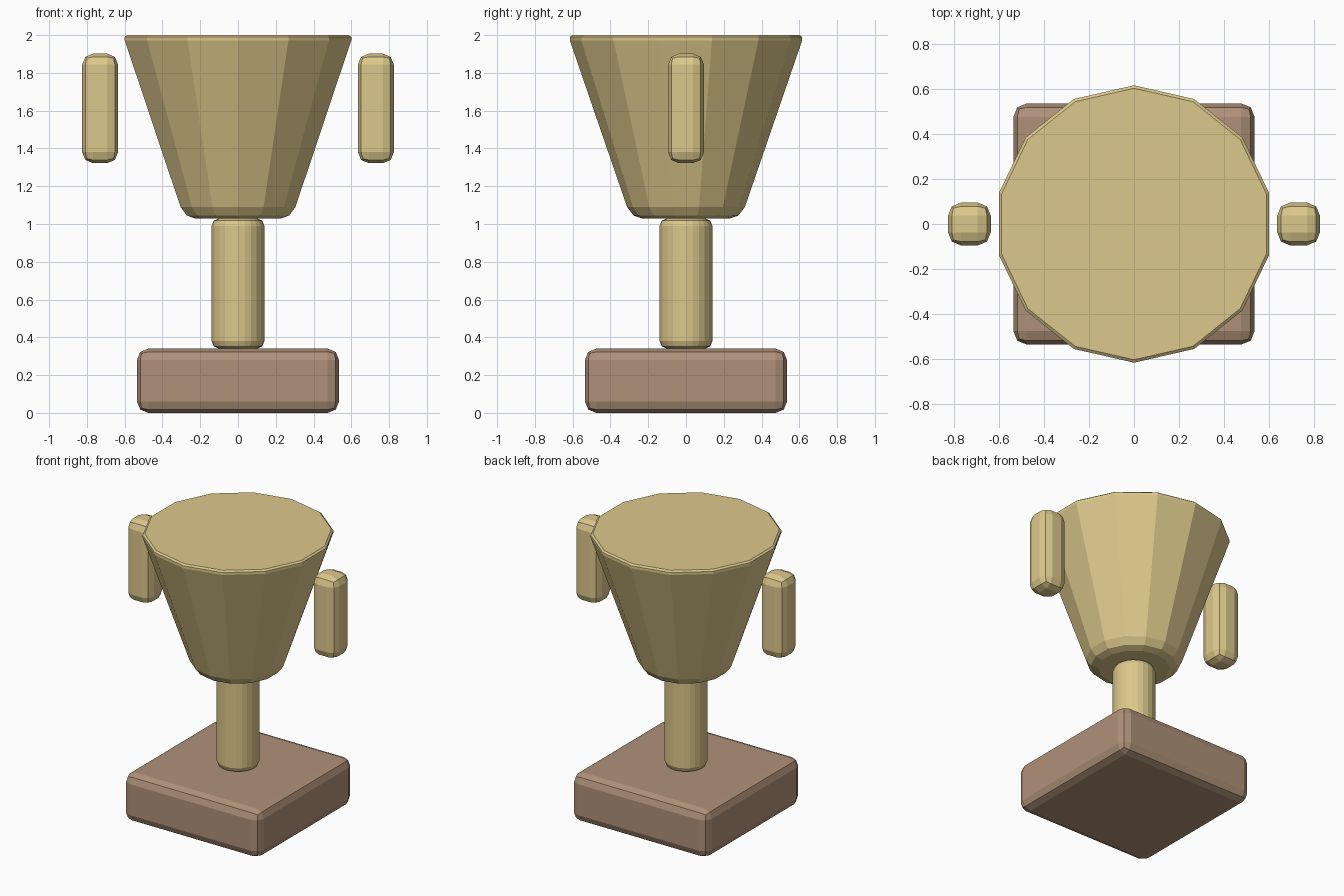
import bpy, bmesh, math

if "Cube" in bpy.data.objects:
    bpy.data.objects.remove(bpy.data.objects["Cube"])


def material(name, rgb):
    m = bpy.data.materials.new(name)
    m.diffuse_color = (*rgb, 1.0)
    m.use_nodes = True
    m.node_tree.nodes["Principled BSDF"].inputs["Base Color"].default_value = m.diffuse_color
    return m


gold = material("pale_gold", (0.72, 0.58, 0.262))
wood = material("brown_base", (0.43, 0.285, 0.19))


def finish(name, bm, mat):
    bmesh.ops.recalc_face_normals(bm, faces=bm.faces)
    me = bpy.data.meshes.new(name)
    bm.to_mesh(me)
    bm.free()
    me.materials.append(mat)
    ob = bpy.data.objects.new(name, me)
    bpy.context.collection.objects.link(ob)
    return ob


def rounded_box(name, size, centre, bevel, mat):
    bm = bmesh.new()
    bmesh.ops.create_cube(bm, size=1.0)
    for v in bm.verts:
        v.co = [v.co[i] * size[i] + centre[i] for i in range(3)]
    bmesh.ops.bevel(bm, geom=bm.edges[:], offset=bevel, offset_type='OFFSET',
                    segments=2, profile=0.5, affect='EDGES')
    return finish(name, bm, mat)


def lathe(name, profile, sides, mat):
    # Stacked rings from (radius, height) pairs, first corner on +y, capped
    bm = bmesh.new()
    rings = []
    for r, z in profile:
        rings.append([bm.verts.new((r * math.sin(math.tau * i / sides),
                                    r * math.cos(math.tau * i / sides), z))
                      for i in range(sides)])
    for a, b in zip(rings, rings[1:]):
        for i in range(sides):
            j = (i + 1) % sides
            bm.faces.new((a[i], a[j], b[j], b[i]))
    bm.faces.new(rings[0])
    bm.faces.new(rings[-1])
    return finish(name, bm, mat)


# Square plinth
rounded_box("base", (1.07, 1.07, 0.34), (0, 0, 0.17), 0.06, wood)

# Round stem with softened ends
lathe("stem", [(0.10, 0.34), (0.128, 0.352), (0.14, 0.38),
               (0.14, 0.99), (0.128, 1.018), (0.10, 1.03)], 24, gold)

# Flared solid cup with softened rims
lathe("cup", [(0.23, 1.028), (0.278, 1.045), (0.312, 1.09),
              (0.615, 1.972), (0.615, 1.99), (0.602, 2.0)], 14, gold)

# Free-standing handles either side
for side, x in (("left", -0.73), ("right", 0.73)):
    rounded_box(side + "_handle", (0.19, 0.19, 0.58), (x, 0, 1.612), 0.058, gold)
